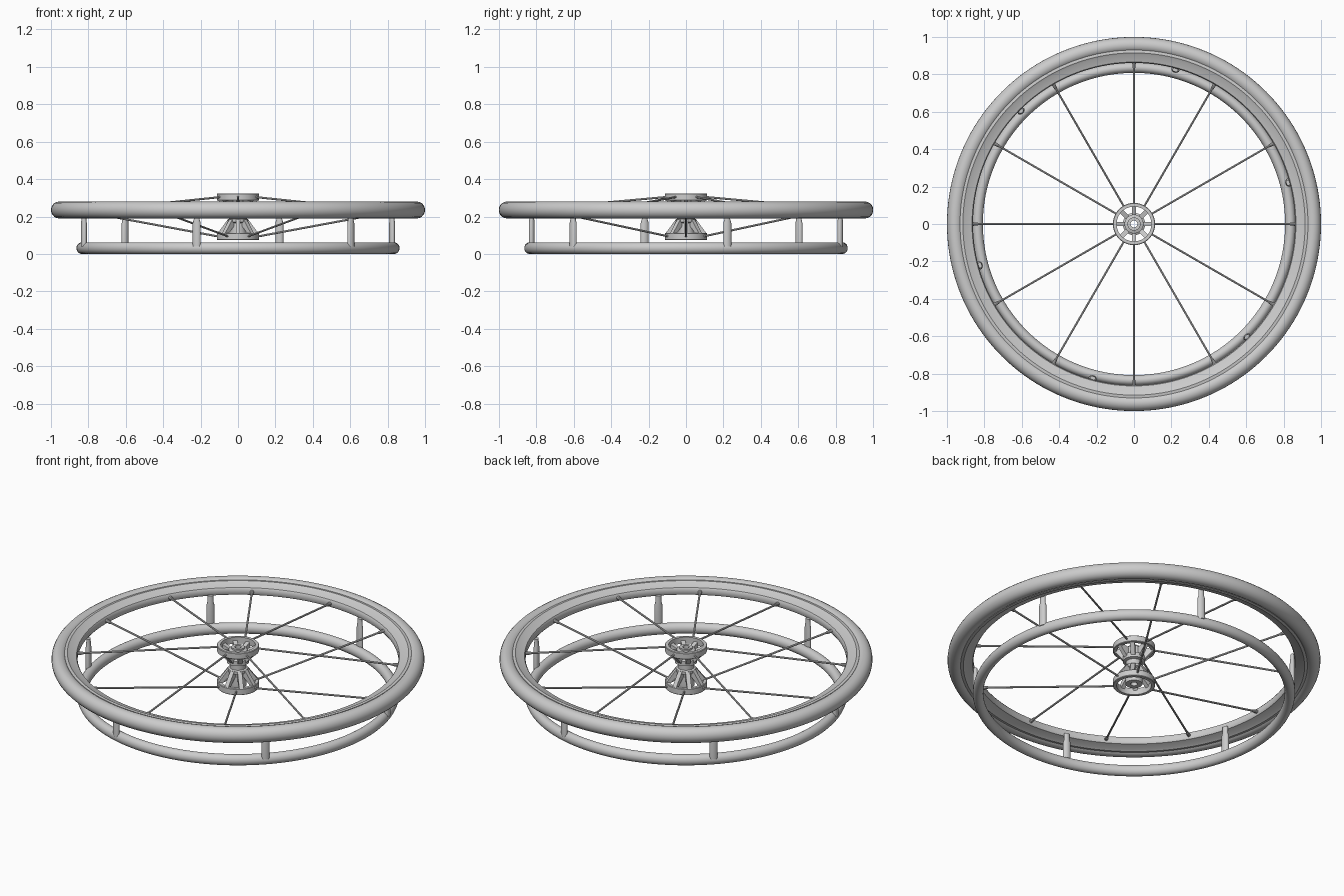
import bpy, bmesh
from math import sin, cos, pi, radians
from mathutils import Vector

if "Cube" in bpy.data.objects:
    bpy.data.objects.remove(bpy.data.objects["Cube"])


def finish(name, bm, angle=35):
    bmesh.ops.remove_doubles(bm, verts=bm.verts, dist=1e-6)
    bmesh.ops.recalc_face_normals(bm, faces=bm.faces)
    me = bpy.data.meshes.new(name)
    bm.to_mesh(me)
    bm.free()
    ob = bpy.data.objects.new(name, me)
    bpy.context.collection.objects.link(ob)
    bpy.ops.object.select_all(action='DESELECT')
    ob.select_set(True)
    bpy.context.view_layer.objects.active = ob
    bpy.ops.object.shade_smooth_by_angle(angle=radians(angle))
    return ob


def lathe(name, profile, segs=128):
    """Revolve a closed (radius, z) profile about z."""
    bm = bmesh.new()
    rings = [[bm.verts.new((r * cos(2 * pi * i / segs), r * sin(2 * pi * i / segs), z))
              for r, z in profile] for i in range(segs)]
    n = len(profile)
    for i in range(segs):
        a, b = rings[i], rings[(i + 1) % segs]
        for j in range(n):
            k = (j + 1) % n
            bm.faces.new((a[j], b[j], b[k], a[k]))
    return finish(name, bm)


def oval(r, z, a, b, n=20):
    return [(r + a * cos(2 * pi * i / n), z + b * sin(2 * pi * i / n)) for i in range(n)]


def polar(r, ang, z):
    return Vector((r * cos(ang), r * sin(ang), z))


def rod(bm, p, q, r1, r2, segs=10):
    """Capped rod between two points."""
    d = q - p
    res = bmesh.ops.create_cone(bm, cap_ends=True, segments=segs,
                                radius1=r1, radius2=r2, depth=d.length)
    m = d.to_track_quat('Z', 'Y').to_matrix().to_4x4()
    m.translation = (p + q) / 2
    bmesh.ops.transform(bm, matrix=m, verts=res['verts'])


def rib(bm, profile, ang, width):
    """Radial web: (radius, z) outline thickened sideways."""
    side = Vector((-sin(ang), cos(ang), 0)) * width / 2
    a = [bm.verts.new(polar(r, ang, z) - side) for r, z in profile]
    b = [bm.verts.new(polar(r, ang, z) + side) for r, z in profile]
    bm.faces.new(a)
    bm.faces.new(b[::-1])
    for i in range(len(a)):
        j = (i + 1) % len(a)
        bm.faces.new((a[i], b[i], b[j], a[j]))


# Tyre, rim and hand rail
lathe("tire", oval(0.957, 0.235, 0.043, 0.045), 160)
lathe("rim", [(0.93, 0.272), (0.915, 0.274), (0.905, 0.268), (0.866, 0.256),
              (0.861, 0.248), (0.861, 0.222), (0.866, 0.214), (0.905, 0.202),
              (0.915, 0.196), (0.93, 0.198)], 160)
lathe("hand_rim", oval(0.836, 0.031, 0.028, 0.031), 160)

# Spacer posts joining rim and hand rail
bm = bmesh.new()
for k in range(6):
    ang = radians(15 + 60 * k)
    sections = [(0.04, 0.022, 0.015), (0.165, 0.022, 0.015),
                (0.185, 0.016, 0.013), (0.222, 0.016, 0.010)]
    rad, tan = polar(1, ang, 0), polar(1, ang + pi / 2, 0)
    loops = [[bm.verts.new(rad * (0.853 + w * cos(t * pi / 8)) + tan * h * sin(t * pi / 8)
                           + Vector((0, 0, z))) for t in range(16)] for z, h, w in sections]
    for a, b in zip(loops, loops[1:]):
        for i in range(16):
            j = (i + 1) % 16
            bm.faces.new((a[i], a[j], b[j], b[i]))
    bm.faces.new(loops[0][::-1])
    bm.faces.new(loops[-1])
finish("spacer_posts", bm)

# Radial spokes alternating between upper and lower hub flanges, with nipples
spokes, nipples = bmesh.new(), bmesh.new()
for k in range(12):
    ang = radians(30 * k)
    p = polar(0.098, ang, 0.305 if k % 2 else 0.092)
    q = polar(0.868, ang, 0.235)
    d = (q - p).normalized()
    rod(spokes, p, q, 0.0055, 0.0055)
    rod(nipples, q - d * 0.035, q, 0.008, 0.011)
finish("spokes", spokes)
finish("spoke_nipples", nipples)

# Hub flanges
for name, z0, z1 in (("hub_lower_flange", 0.074, 0.112), ("hub_upper_flange", 0.286, 0.323)):
    lathe(name, [(0.093, z0), (0.110, z0), (0.113, z0 + 0.003), (0.113, z1 - 0.003),
                 (0.110, z1), (0.093, z1)], 64)

# Hub barrel with collars and axle bore
lathe("hub_barrel", [(0.018, 0.085), (0.045, 0.085), (0.047, 0.10), (0.042, 0.165),
                     (0.054, 0.17), (0.054, 0.186), (0.043, 0.19), (0.043, 0.218),
                     (0.06, 0.222), (0.06, 0.25), (0.05, 0.256), (0.05, 0.295),
                     (0.035, 0.30), (0.035, 0.31), (0.018, 0.31)], 48)

# Open webs linking barrel to flanges
bm = bmesh.new()
for k in range(8):
    ang = pi / 4 * k
    rib(bm, [(0.04, 0.185), (0.054, 0.185), (0.108, 0.112), (0.095, 0.098), (0.04, 0.15)], ang, 0.024)
    rib(bm, [(0.04, 0.235), (0.06, 0.235), (0.106, 0.287), (0.097, 0.305), (0.04, 0.285)], ang, 0.024)
finish("hub_webs", bm)
